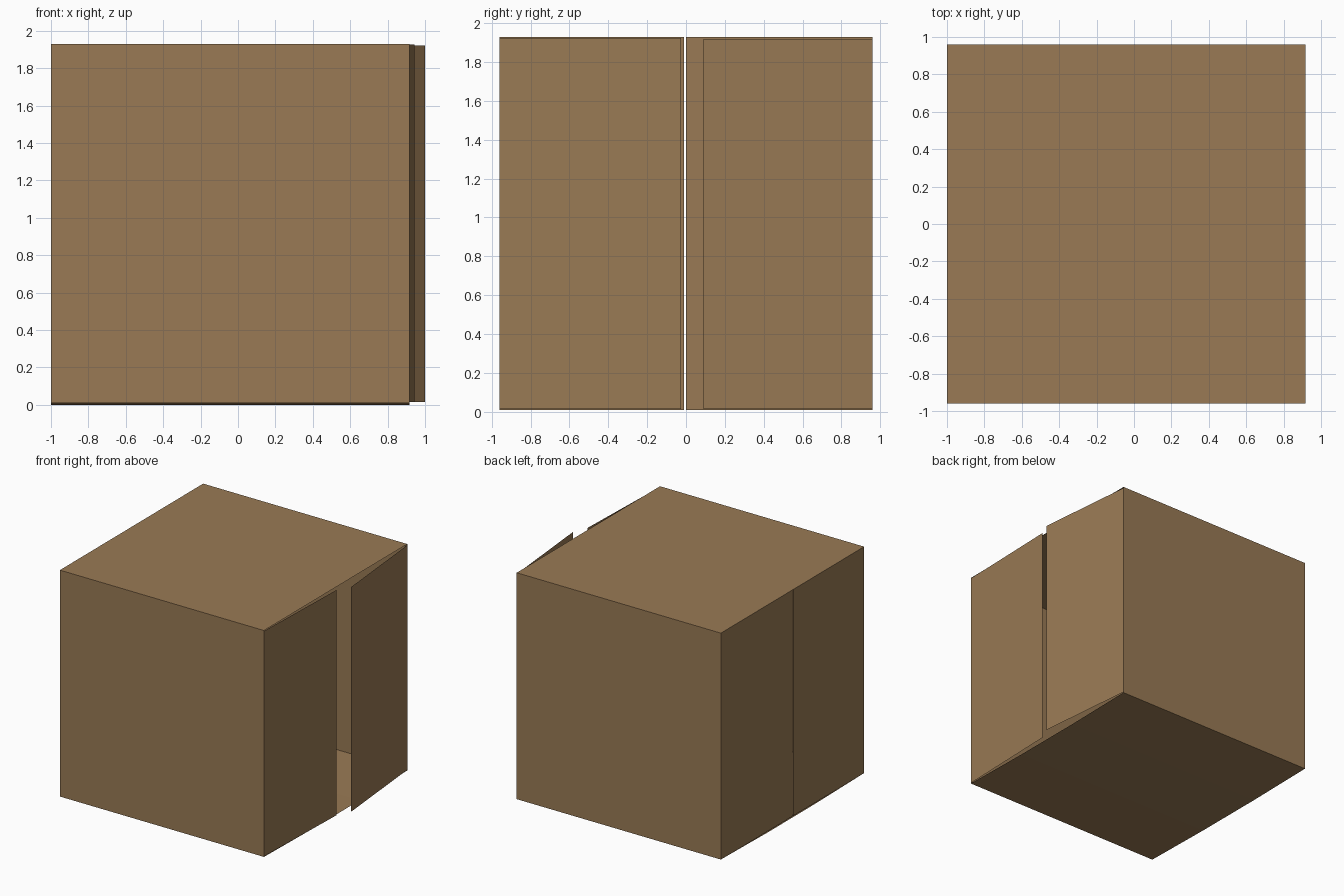
import bpy

if "Cube" in bpy.data.objects:
    bpy.data.objects.remove(bpy.data.objects["Cube"])

# Cardboard colour
card = bpy.data.materials.new("cardboard")
card.diffuse_color = (0.32, 0.195, 0.09, 1)
card.use_nodes = True
card.node_tree.nodes["Principled BSDF"].inputs["Base Color"].default_value = card.diffuse_color

X0, X1, Y, ZB, ZT = -1.0, 0.915, 0.96, 0.01, 1.93


def sheet(name, path, sweep):
    """Thin card sheet: a path of points swept along a vector."""
    n = len(path)
    verts = list(path) + [tuple(a + b for a, b in zip(p, sweep)) for p in path]
    faces = [(i, i + 1, n + i + 1, n + i) for i in range(n - 1)]
    mesh = bpy.data.meshes.new(name)
    mesh.from_pydata(verts, [], faces)
    mesh.materials.append(card)
    obj = bpy.data.objects.new(name, mesh)
    bpy.context.collection.objects.link(obj)
    return obj


def upright(name, a, b, z0=ZB, z1=ZT):
    """Vertical sheet from plan point b to a."""
    return sheet(name, [(*b, z0), (*a, z0)], (0, 0, z1 - z0))


length = (X1 - X0, 0, 0)

# Four walls of the open-ended sleeve; the base sags slightly
sheet("top_panel", [(X0, Y, ZT), (X0, -Y, ZT)], length)
sheet("base_panel", [(X0, -Y, ZB), (X0, -0.32, 0), (X0, 0.32, 0), (X0, Y, ZB)], length)
upright("front_panel", (X1, -Y), (X0, -Y))
upright("back_panel", (X0, Y), (X1, Y))

# Closed flaps on the left end, with a hairline seam
upright("left_flap_front", (X0, -Y), (X0, -0.01))
upright("left_flap_back", (X0, 0), (X0, Y))

# Flaps on the right end, standing slightly ajar
upright("right_flap_front", (0.943, -0.025), (X1, -Y), 0.015, 1.925)
upright("right_flap_back", (X1, Y), (0.998, 0.09), 0.015, 1.92)

# Normals face outwards on every panel
for obj in bpy.context.collection.objects:
    centre = sum((v.co for v in obj.data.vertices), obj.location * 0) / len(obj.data.vertices)
    centre.z -= ZT / 2
    if obj.data.polygons[0].normal.dot(centre) < 0:
        obj.data.flip_normals()

# Centre the total width on x = 0
for obj in bpy.context.collection.objects:
    obj.location.x = 0.001
